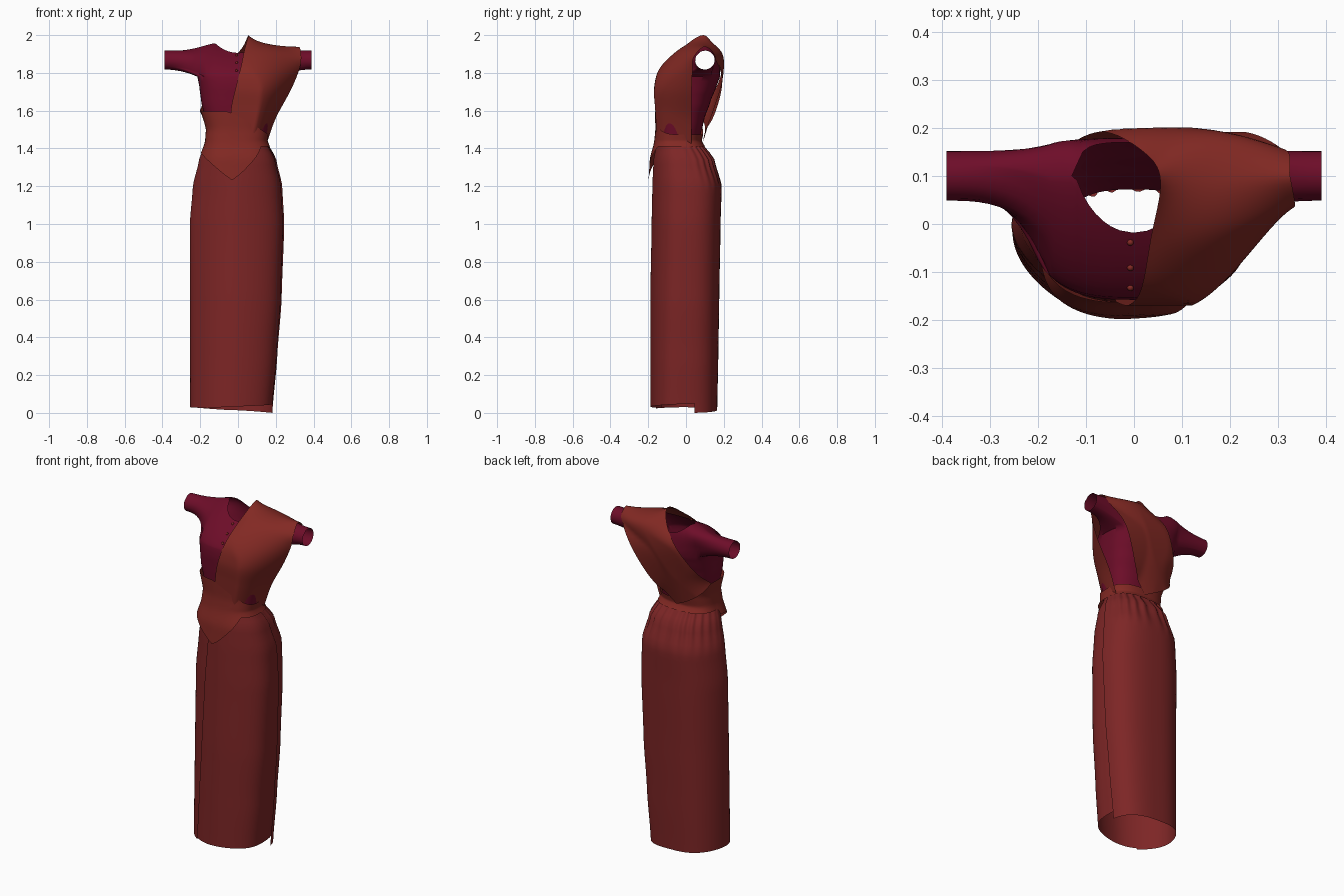
import bpy, bmesh
from math import sin, cos, pi, radians, sqrt, atan2
from mathutils import Vector

if "Cube" in bpy.data.objects:
    bpy.data.objects.remove(bpy.data.objects["Cube"])


def material(name, rgb):
    m = bpy.data.materials.new(name)
    m.use_nodes = True
    m.diffuse_color = (*rgb, 1)
    m.node_tree.nodes["Principled BSDF"].inputs["Base Color"].default_value = (*rgb, 1)
    return m


MAROON = material("maroon blouse", (0.155, 0.004, 0.022))
RED = material("brick red skirt", (0.205, 0.019, 0.019))
SASH = material("russet sash", (0.225, 0.022, 0.017))


def finish(name, bm, mat, weld=0.0005):
    bmesh.ops.remove_doubles(bm, verts=bm.verts, dist=weld)
    bmesh.ops.recalc_face_normals(bm, faces=bm.faces)
    me = bpy.data.meshes.new(name)
    bm.to_mesh(me)
    bm.free()
    me.materials.append(mat)
    ob = bpy.data.objects.new(name, me)
    bpy.context.collection.objects.link(ob)
    bpy.ops.object.select_all(action="DESELECT")
    ob.select_set(True)
    bpy.context.view_layer.objects.active = ob
    bpy.ops.object.shade_smooth_by_angle(angle=radians(50))


def add_grid(bm, rows, closed=False):
    """Skin a list of equally long rows of points."""
    vs = [[bm.verts.new(p) for p in r] for r in rows]
    n = len(rows[0])
    for a, b in zip(vs, vs[1:]):
        for i in range(n if closed else n - 1):
            j = (i + 1) % n
            bm.faces.new((a[i], a[j], b[j], b[i]))


def spline(a, b, c, d, t):
    return 0.5 * (2 * b + (c - a) * t + (2 * a - 5 * b + 4 * c - d) * t * t
                  + (3 * b - a - 3 * c + d) * t ** 3)


def sample(table, z):
    """Smooth lookup of the size columns of a table sorted by height."""
    z = min(max(z, table[0][0]), table[-1][0])
    i = max(k for k in range(len(table) - 1) if table[k][0] <= z)
    t = (z - table[i][0]) / (table[i + 1][0] - table[i][0])
    t = t * t * (3 - 2 * t) * 0.4 + t * 0.6
    return [p + (q - p) * t for p, q in zip(table[i][1:], table[i + 1][1:])]


def power(v, p):
    return abs(v) ** p * (1 if v >= 0 else -1)


def oval(table, ang, z, off=0.0, square=2.7):
    """Point on a rounded section: columns are left, right, front, back limits."""
    xa, xb, ya, yb = sample(table, z)
    e = 2 / square
    return Vector(((xa + xb) / 2 + ((xb - xa) / 2 + off) * power(cos(ang), e),
                   (ya + yb) / 2 + ((yb - ya) / 2 + off) * power(sin(ang), e), z))


# ---- blouse: lofted bodice, arched yoke with neck opening, flared sleeves
BODICE = [(1.45, -.15, .148, -.145, .072), (1.55, -.172, .165, -.147, .095),
          (1.65, -.195, .185, -.154, .13), (1.73, -.205, .2, -.158, .162),
          (1.78, -.215, .212, -.153, .18)]
N, SIDE, ARCH, CHEST, RIDGE = 96, 11, 10, 1.78, 0.1


def ring_point(k):
    return oval(BODICE, 2 * pi * k / N, CHEST)


def yoke(base, a, p):
    """Climb from a chest point to the shoulder ridge, rounding the shoulder blade."""
    top = 1.956 - 0.25 * max(0, abs(base.x) - 0.13)
    blade = 0.04 * (base.x / 0.18) ** 2 * sin(2 * a) if base.y > RIDGE else 0
    return Vector((base.x, RIDGE + (base.y - RIDGE) * cos(a) ** p + blade,
                   CHEST + (top - CHEST) * sin(a) ** p))


def strip(k, depth, p):
    base = ring_point(k)
    end = pi / 2 - radians(depth) * sqrt(max(0, 1 - (base.x / 0.12) ** 2))
    return [yoke(base, max(0, end * i / ARCH), p) for i in range(ARCH + 1)]


bm = bmesh.new()
levels = [1.45 + (CHEST - 1.45) * i / 14 for i in range(15)]
add_grid(bm, [[oval(BODICE, 2 * pi * k / N, z) for k in range(N)] for z in levels], True)
half = N // 2
back = [strip(k, 56, 0.7) for k in range(SIDE, half - SIDE + 1)]
front = [strip(k, 37, 1.5) for k in range(N - SIDE, half + SIDE - 1, -1)]
add_grid(bm, back)
add_grid(bm, front)
for s in (1, -1):
    # the armhole loop runs under the arm, up the back and down the front
    ks = range(-SIDE, SIDE + 1) if s > 0 else range(half + SIDE, half - SIDE - 1, -1)
    col = 0 if s > 0 else -1
    loop = [ring_point(k) for k in ks] + back[col][1:] + front[col][-2:0:-1]
    rows = []
    for i in range(11):
        t = i / 10
        fy, fz = 1 - (1 - t) ** 3, 1 - (1 - t) ** 2
        row = []
        for v in loop:
            ang = atan2((v.z - 1.862) / 0.083, (v.y - 0.03) / 0.13)
            cuff = Vector((s * 0.39, 0.1 + 0.052 * cos(ang), 1.868 + 0.05 * sin(ang)))
            row.append(Vector((v.x + (cuff.x - v.x) * t, v.y + (cuff.y - v.y) * fy,
                               v.z + (cuff.z - v.z) * fz)))
        rows.append(row)
    add_grid(bm, rows, True)
finish("blouse", bm, MAROON)

# ---- buttons down the front opening
bm = bmesh.new()
for a in (48, 34, 19):
    ball = bmesh.ops.create_uvsphere(bm, u_segments=12, v_segments=6, radius=0.007)
    centre = yoke(ring_point(3 * N // 4), radians(a), 1.5) + Vector((-.006, 0, 0))
    bmesh.ops.translate(bm, verts=ball["verts"], vec=centre)
finish("buttons", bm, SASH, 0.00001)

# ---- wrap skirt: a back panel overlapping a front panel, gathered at the back
SKIRT = [(0, -.25, .183, -.193, .162), (.3, -.25, .208, -.193, .168),
         (.6, -.25, .23, -.193, .173), (1, -.252, .243, -.186, .18),
         (1.2, -.236, .232, -.182, .186), (1.34, -.203, .2, -.176, .143),
         (1.44, -.165, .15, -.155, .07)]


def skirt_panel(name, start, end, hem, off, cols=110, rows=44):
    """Angles start and end are functions of height fraction, hem of angle."""
    bm = bmesh.new()
    grid = []
    for r in range(rows + 1):
        t = r / rows
        row = []
        for c in range(cols + 1):
            d = start(t) + (end(t) - start(t)) * c / cols
            a = radians(d)
            z = hem(d) + (1.44 - hem(d)) * t
            gather = max(0, sin(a)) * max(0, min(1, (z - 1.18) / 0.15))
            # the section is fuller at the left back than at the right front
            square = 2.3 - 0.25 * t + 0.5 * cos(a - pi / 4)
            row.append(oval(SKIRT, a, z, off + 0.006 * gather * sin(24 * a), square))
        grid.append(row)
    add_grid(bm, grid)
    finish(name, bm, RED)


skirt_panel("skirt_back_panel", lambda t: 13 - 10 * t, lambda t: 234 + 14 * t,
            lambda d: 0.015 - 0.015 * cos(radians(d)), 0.003)
skirt_panel("skirt_front_panel", lambda t: 222, lambda t: 380,
            lambda d: 0.025 + 0.025 * (d - 222) / 158, -0.004)

# ---- waist wrap with a pointed front
WAIST = [(1.2, -.242, .242, -.198, .197), (1.34, -.206, .205, -.19, .15),
         (1.44, -.172, .155, -.166, .082), (1.5, -.168, .162, -.16, .094),
         (1.62, -.2, .187, -.163, .13)]
bm = bmesh.new()
grid = []
for r in range(15):
    row = []
    for k in range(N):
        a = 2 * pi * k / N
        x = 0.18 * power(cos(a), 0.77)
        if sin(a) < 0:
            low = min(1.41, 1.23 + abs(x + 0.02) * (1.2 if x > -0.02 else 0.92))
            high = 1.595 - 0.55 * max(0, x + 0.04)
        else:
            low, high = 1.41, 1.475 + max(0, -x - 0.06)
        row.append(oval(WAIST, a, low + (high - low) * r / 14, 0.002))
    grid.append(row)
add_grid(bm, grid, True)
finish("waist_wrap", bm, SASH)

# ---- sash over the left shoulder: rows of inner edge, middle, outer edge
ROWS = [((-.04, -.154, 1.5), (.09, -.146, 1.46), (.152, .03, 1.425)),
        ((-.035, -.163, 1.62), (.12, -.155, 1.6), (.2, .03, 1.56)),
        ((-.01, -.168, 1.73), (.15, -.152, 1.72), (.28, .03, 1.71)),
        ((.015, -.135, 1.83), (.17, -.098, 1.83), (.325, .035, 1.82)),
        ((.035, -.03, 1.925), (.16, -.015, 1.925), (.335, .042, 1.885)),
        ((.055, .09, 2.0), (.15, .095, 1.955), (.325, .1, 1.938)),
        ((.02, .15, 1.93), (.15, .187, 1.91), (.315, .155, 1.88)),
        ((-.07, .192, 1.83), (.08, .197, 1.79), (.22, .145, 1.75)),
        ((-.16, .142, 1.69), (-.02, .153, 1.63), (.11, .115, 1.56)),
        ((-.202, .05, 1.6), (-.14, .1, 1.52), (0, .09, 1.44))]
ROWS = [[Vector(p) for p in r] for r in ROWS]
bm = bmesh.new()
grid = []
last = len(ROWS) - 1
for i in range(last):
    for step in range(8 + (i == last - 1)):
        t = step / 8
        near = [ROWS[min(max(i + d, 0), last)] for d in (-1, 0, 1, 2)]
        p, q, w = [spline(*(n[c] for n in near), t) for c in range(3)]
        row = []
        for c in range(25):
            u = c / 24
            v = p * (1 - u) * (1 - 2 * u) + q * 4 * u * (1 - u) + w * u * (2 * u - 1)
            v.y = min(max(v.y, min(p.y, q.y)), max(p.y, q.y, w.y))
            row.append(v)
        grid.append(row)
add_grid(bm, grid)
finish("shoulder_sash", bm, SASH)
